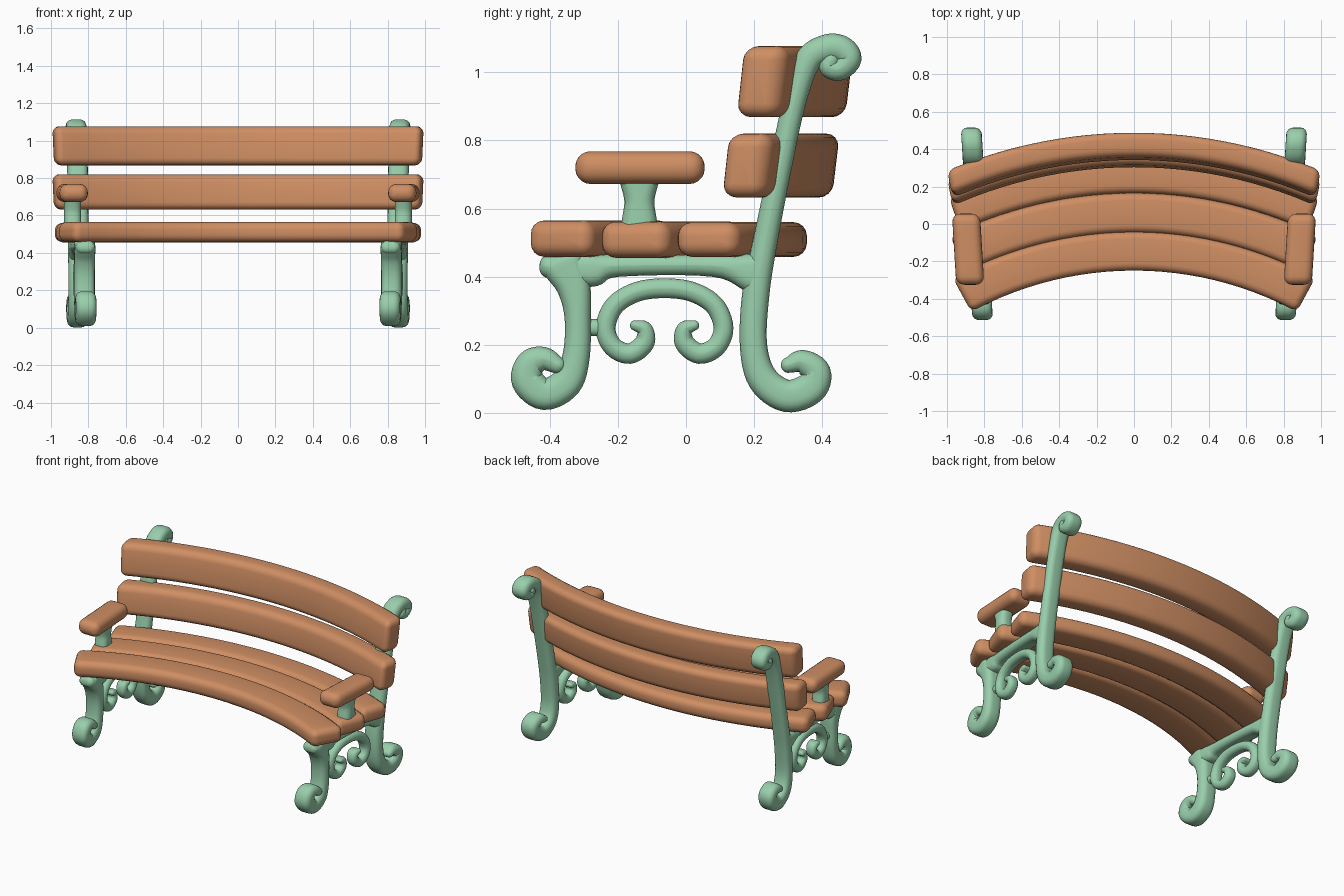
import bpy, bmesh, math
from mathutils import Vector

if "Cube" in bpy.data.objects:
    bpy.data.objects.remove(bpy.data.objects["Cube"])


def material(name, rgb):
    m = bpy.data.materials.new(name)
    m.diffuse_color = (*rgb, 1)
    m.use_nodes = True
    m.node_tree.nodes["Principled BSDF"].inputs["Base Color"].default_value = m.diffuse_color
    return m


WOOD = material("warm wood", (0.62, 0.27, 0.125))
GREEN = material("pale green iron", (0.32, 0.62, 0.41))


def rounded_rect(w, h, r, n=5):
    """Points of a rounded rectangle, centred on the origin."""
    r = min(r, w * 0.499, h * 0.499)
    pts = []
    for k, (sx, sy) in enumerate(((1, 1), (-1, 1), (-1, -1), (1, -1))):
        for i in range(n):
            a = math.pi / 2 * (k + i / (n - 1))
            pts.append((sx * (w / 2 - r) + r * math.cos(a),
                        sy * (h / 2 - r) + r * math.sin(a)))
    return pts


def end_steps(r, n=5):
    """(distance from the tip, inset) pairs that round off an end."""
    return [(r * (1 - math.cos(a)), r * (1 - math.sin(a)))
            for a in (math.pi / 2 * i / n for i in range(n))]


def loft(name, rings, mat):
    bm = bmesh.new()
    vs = [[bm.verts.new(p) for p in ring] for ring in rings]
    n = len(vs[0])
    for a, b in zip(vs, vs[1:]):
        for i in range(n):
            bm.faces.new((a[i], a[(i + 1) % n], b[(i + 1) % n], b[i]))
    bm.faces.new(vs[0])
    bm.faces.new(vs[-1])
    bmesh.ops.recalc_face_normals(bm, faces=bm.faces)
    for f in bm.faces:
        f.smooth = True
    me = bpy.data.meshes.new(name)
    bm.to_mesh(me)
    bm.free()
    me.materials.append(mat)
    ob = bpy.data.objects.new(name, me)
    bpy.context.collection.objects.link(ob)
    return ob


CENTRE_Y = -2.08    # all slats are concentric arcs about this point


def slat(name, radius, thick, z0, z1, degrees, lean=0, skew=0, r=0.04):
    amax, zc = math.radians(degrees), (z0 + z1) / 2
    ends = [(amax - d / radius, ins) for d, ins in end_steps(r)]
    inner = amax - r / radius
    stations = [(-a, i) for a, i in ends]
    stations += [(inner * (k / 12 - 1), 0) for k in range(25)]
    stations += [(a, i) for a, i in reversed(ends)]
    rings = []
    for a, ins in stations:
        ring = []
        for u, v in rounded_rect(thick - 2 * ins, z1 - z0 - 2 * ins, max(r - ins, 0.004)):
            ang, rad = a * (1 - skew * u), radius + u + lean * v
            ring.append((rad * math.sin(ang), CENTRE_Y + rad * math.cos(ang), zc + v))
        rings.append(ring)
    return loft(name, rings, WOOD)


def smooth_path(pts, steps=6):
    """Catmull-Rom through (y, z, width) points."""
    p = [Vector(q) for q in pts]
    p = [2 * p[0] - p[1]] + p + [2 * p[-1] - p[-2]]
    out = []
    for i in range(1, len(p) - 2):
        a, b, c, d = p[i - 1:i + 3]
        for k in range(steps):
            t = k / steps
            out.append(0.5 * (2 * b + (c - a) * t + (2 * a - 5 * b + 4 * c - d) * t * t
                              + (3 * b - a - 3 * c + d) * t ** 3))
    return out + [p[-2]]


def iron(name, pts, depth, side, dx=0.0, r=0.035, mat=GREEN, tip=0.03):
    """Sweep a rounded bar along a path in the slightly splayed side plane."""
    path = smooth_path(pts)
    rings, last = [], len(path) - 1

    def add(c, t, w, ins):
        ring = []
        for u, v in rounded_rect(w - 2 * ins, depth - 2 * ins, max(r - ins, 0.003)):
            y, z = c[0] - t[1] * u, c[1] + t[0] * u
            ring.append((side * (0.84 + 0.06 * y + dx + v), y, z))
        rings.append(ring)

    for i, q in enumerate(path):
        t = (path[min(i + 1, last)] - path[max(i - 1, 0)]).xy.normalized()
        rr = min(tip, q.z * 0.48)
        if i == 0:
            for d, ins in end_steps(rr):
                add(q.xy + t * (d - rr), t, q.z, ins)
        add(q.xy, t, q.z, 0)
        if i == last:
            for d, ins in reversed(end_steps(rr)):
                add(q.xy + t * (rr - d), t, q.z, ins)
    return loft(name, rings, mat)


# Seat and back slats
slat("seat_slat_front", 1.935, 0.208, 0.458, 0.565, 28.4)
slat("seat_slat_middle", 2.14, 0.212, 0.455, 0.562, 26.2, skew=0.1)
slat("seat_slat_rear", 2.34, 0.19, 0.458, 0.56, 24.2, skew=0.1)
slat("back_slat_lower", 2.455, 0.13, 0.632, 0.82, 23.6, 0.12, 0.22)
slat("back_slat_upper", 2.495, 0.13, 0.868, 1.077, 23.2, 0.12, 0.22)

# Paths of the iron parts, as (y, z, width) seen from the right
back_leg = [(0.425, 1.035, 0.05), (0.42, 1.015, 0.06), (0.45, 1.01, 0.07),
            (0.478, 1.04, 0.075), (0.455, 1.068, 0.08), (0.41, 1.07, 0.08),
            (0.355, 1.03, 0.078), (0.315, 0.9, 0.068), (0.272, 0.7, 0.068),
            (0.232, 0.5, 0.072), (0.205, 0.35, 0.08), (0.198, 0.2, 0.08),
            (0.225, 0.1, 0.09), (0.295, 0.05, 0.095), (0.365, 0.072, 0.095),
            (0.382, 0.12, 0.085), (0.34, 0.15, 0.07), (0.3, 0.14, 0.045)]
front_leg = [(-0.362, 0.44, 0.13), (-0.33, 0.37, 0.1), (-0.318, 0.28, 0.077),
             (-0.322, 0.17, 0.08), (-0.35, 0.09, 0.092), (-0.415, 0.055, 0.093),
             (-0.465, 0.095, 0.095), (-0.455, 0.145, 0.085),
             (-0.415, 0.158, 0.07), (-0.378, 0.14, 0.05)]
rail = [(-0.4, 0.43, 0.07), (-0.28, 0.42, 0.1), (-0.2, 0.432, 0.065),
        (0.08, 0.432, 0.065), (0.2, 0.41, 0.12)]
half_scroll = [(-0.15, 0.257, 0.03), (-0.122, 0.245, 0.048), (-0.122, 0.205, 0.058),
               (-0.165, 0.174, 0.06), (-0.215, 0.195, 0.058), (-0.236, 0.25, 0.058),
               (-0.21, 0.315, 0.058), (-0.145, 0.355, 0.058)]
mid = -0.063
scroll = half_scroll + [(mid, 0.366, 0.058)] + \
    [(2 * mid - y, z, w) for y, z, w in reversed(half_scroll)]

for label, side in (("right", 1), ("left", -1)):
    iron("back_leg_" + label, back_leg, 0.11, side)
    iron("front_leg_" + label, front_leg, 0.11, side)
    iron("seat_rail_" + label, rail, 0.105, side)
    iron("scroll_" + label, scroll, 0.07, side, r=0.028, tip=0.015)
    iron("scroll_link_" + label, [(-0.3, 0.25, 0.05), (-0.25, 0.25, 0.05)],
         0.05, side, r=0.022, tip=0.01)
    # Armrest on its flared post
    iron("armrest_post_" + label,
         [(-0.137, 0.53, 0.115), (-0.137, 0.575, 0.1), (-0.137, 0.62, 0.088),
          (-0.137, 0.66, 0.105), (-0.137, 0.69, 0.125)], 0.09, side, dx=0.053)
    iron("armrest_" + label, [(-0.28, 0.72, 0.096), (0.01, 0.72, 0.096)],
         0.15, side, dx=0.055, r=0.042, mat=WOOD, tip=0.045)
